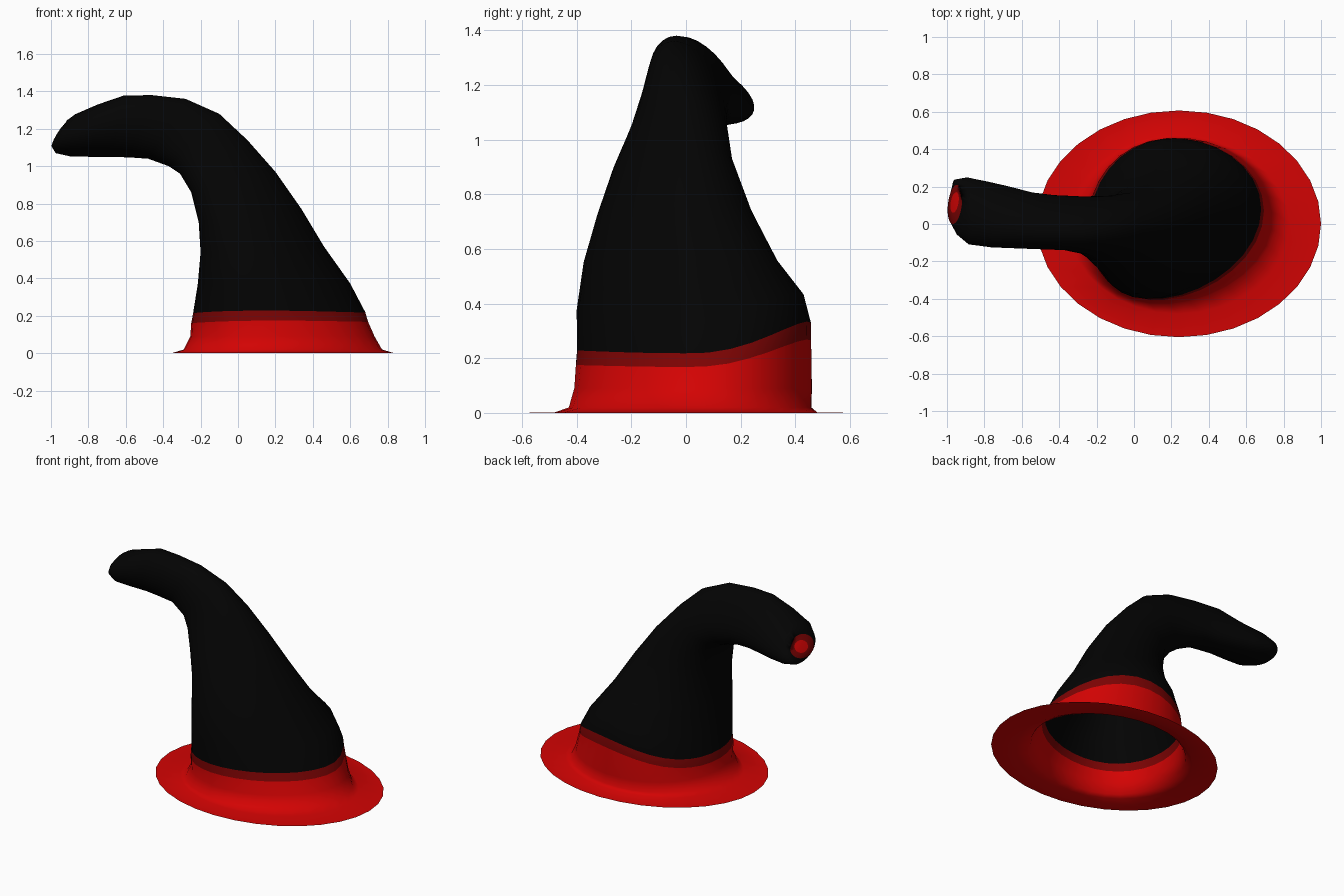
import bpy
import bmesh
from math import cos, sin, tau

SEGMENTS = 32

old_cube = bpy.data.objects.get("Cube")
if old_cube:
    bpy.data.objects.remove(old_cube, do_unlink=True)


def make_material(name, colour):
    material = bpy.data.materials.new(name)
    material.use_nodes = True
    material.diffuse_color = (*colour, 1)
    shader = material.node_tree.nodes["Principled BSDF"]
    shader.inputs["Base Color"].default_value = (*colour, 1)
    shader.inputs["Roughness"].default_value = 0.8
    return material


RED, DARK_RED, BLACK = range(3)
materials = [
    make_material("bright red", (0.65, 0.001, 0.001)),
    make_material("dark red", (0.2, 0.001, 0.001)),
    make_material("black", (0.001, 0.001, 0.001)),
]

# Each section: colour of the strip above its rings, shaping options, and
# rings as (inner x, inner z, outer x, outer z, front y, back y)
sections = [
    # flat brim flaring up into the band
    dict(colour=RED, rings=[
        (-.52, 0, 1, 0, -.605, .607),
        (-.35, .002, .83, .002, -.48, .48)]),
    dict(colour=RED, pull=.1, skew=.08, rings=[
        (-.29, .02, .77, .02, -.43, .46),
        (-.255, .09, .73, .09, -.41, .462)]),
    # dark trim
    dict(colour=DARK_RED, lift=.08, pull=.12, skew=.1, rings=[
        (-.25, .16, .695, .168, -.405, .46)]),
    # crown leaning over to one side
    dict(colour=BLACK, lift=.09, pull=.13, skew=.12, rings=[
        (-.24, .214, .68, .218, -.4, .458)]),
    dict(colour=BLACK, lift=.05, pull=.12, skew=.18, rings=[
        (-.215, .37, .6, .37, -.4, .43)]),
    dict(colour=BLACK, pull=.1, skew=.25, rings=[
        (-.2, .54, .46, .57, -.375, .335),
        (-.21, .7, .34, .77, -.325, .24),
        (-.25, .86, .2, .97, -.265, .17)]),
    dict(colour=BLACK, pull=.12, skew=.1, rings=[
        (-.31, .96, .05, 1.14, -.205, .15)]),
    # drooping point
    dict(colour=BLACK, pull=.18, skew=-.15, rings=[
        (-.37, 1, -.1, 1.28, -.165, .148)]),
    dict(colour=BLACK, pull=.2, skew=-.35, rings=[
        (-.48, 1.04, -.28, 1.36, -.14, .155),
        (-.58, 1.047, -.46, 1.38, -.135, .17),
        (-.68, 1.05, -.61, 1.378, -.13, .2),
        (-.78, 1.05, -.75, 1.33, -.125, .225)]),
    dict(colour=BLACK, pull=.15, skew=-.3, rings=[
        (-.9, 1.053, -.87, 1.278, -.11, .25),
        (-.975, 1.07, -.915, 1.245, -.06, .238)]),
    # spot on the end of the point
    dict(colour=DARK_RED, skew=-.1, yaw=.015, rings=[
        (-.995, 1.103, -.92, 1.228, 0, .21)]),
    dict(colour=RED, yaw=.008, rings=[
        (-.98, 1.133, -.938, 1.202, .06, .17)]),
]


def add_ring(bm, ring, lift=0, pull=0, skew=0, yaw=0):
    """lift raises the back edge, pull shifts the widest part to the inner side,
    skew slants the oval towards the outer back, yaw turns the ring."""
    inner_x, inner_z, outer_x, outer_z, front, back = ring
    verts = []
    for i in range(SEGMENTS):
        angle = tau * i / SEGMENTS
        c, s = cos(angle), sin(angle + skew)
        blend = (1 + c - pull * sin(angle) ** 2) / 2
        back_rise = max(s, 0) ** 2 * (1 + .7 * c) + .14 * s * s
        verts.append(bm.verts.new((
            inner_x + (outer_x - inner_x) * blend + yaw * s,
            (front + back) / 2 + (back - front) / 2 * s,
            inner_z + (outer_z - inner_z) * blend + lift * back_rise)))
    return verts


# Hat shell, open underneath
bm = bmesh.new()
previous, strip_colour = None, RED
for section in sections:
    shaping = {k: v for k, v in section.items() if k not in ("colour", "rings")}
    for ring in section["rings"]:
        current = add_ring(bm, ring, **shaping)
        if previous:
            for i in range(SEGMENTS):
                j = (i + 1) % SEGMENTS
                face = bm.faces.new((previous[i], previous[j], current[j], current[i]))
                face.material_index = strip_colour
        previous, strip_colour = current, section["colour"]

# Close the end of the point
end = bm.verts.new((-.962, .115, 1.17))
for i in range(SEGMENTS):
    face = bm.faces.new((previous[i], previous[(i + 1) % SEGMENTS], end))
    face.material_index = strip_colour

for face in bm.faces:
    face.smooth = True

mesh = bpy.data.meshes.new("pointed_hat")
bm.to_mesh(mesh)
bm.free()
for material in materials:
    mesh.materials.append(material)
hat = bpy.data.objects.new("pointed_hat", mesh)
bpy.context.collection.objects.link(hat)
